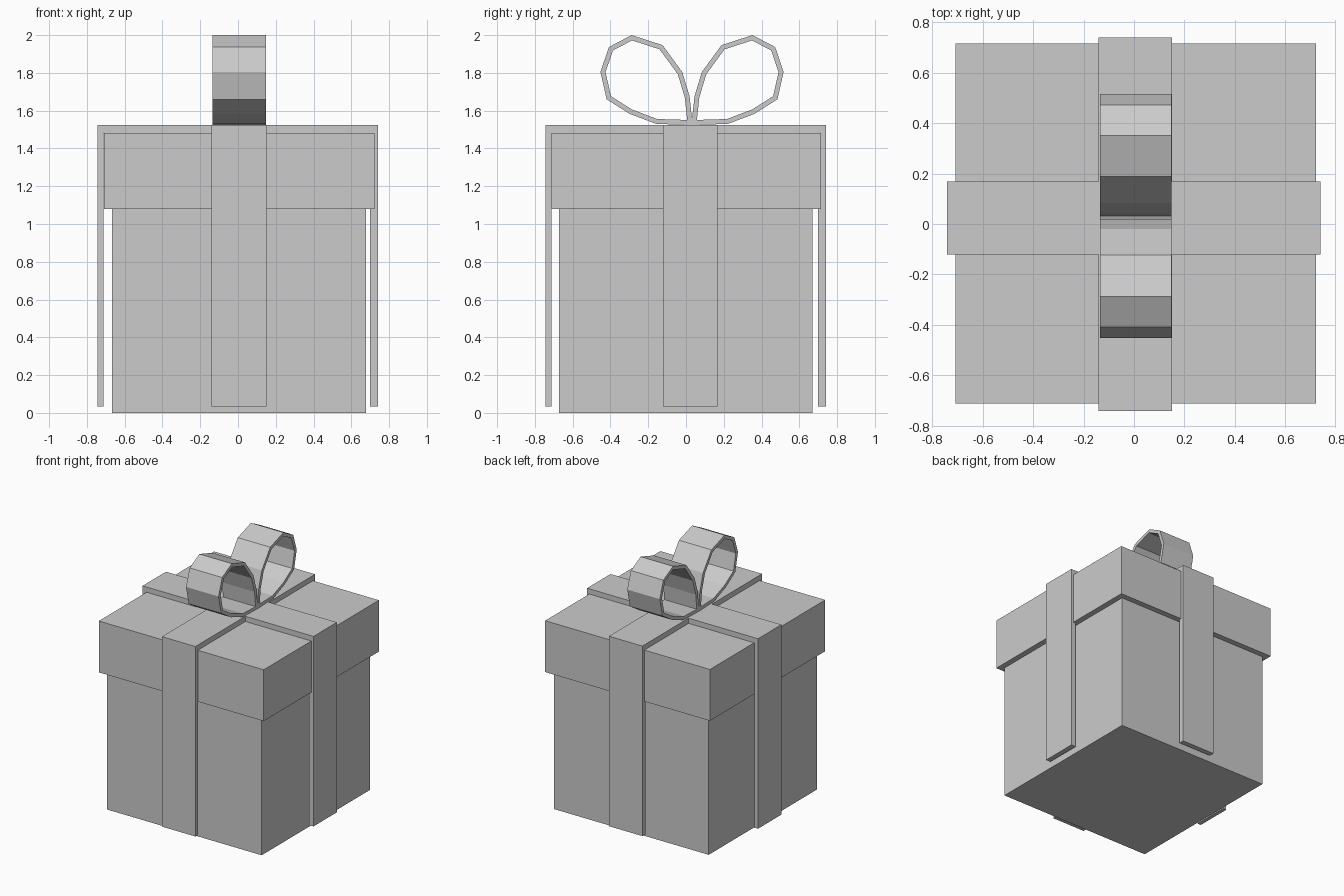
import bpy
from mathutils import Vector

if "Cube" in bpy.data.objects:
    bpy.data.objects.remove(bpy.data.objects["Cube"])


def make(name, verts, faces):
    mesh = bpy.data.meshes.new(name)
    mesh.from_pydata(verts, [], faces)
    mesh.update()
    ob = bpy.data.objects.new(name, mesh)
    bpy.context.collection.objects.link(ob)
    return ob


def box(name, x0, x1, y0, y1, z0, z1):
    bpy.ops.mesh.primitive_cube_add(size=1, location=((x0 + x1) / 2, (y0 + y1) / 2, (z0 + z1) / 2))
    ob = bpy.context.object
    ob.name = name
    ob.scale = (x1 - x0, y1 - y0, z1 - z0)
    return ob


def band(name, outer, inner, a, b, axis, closed):
    """Flat-sided band: outer/inner (u, z) outlines extruded from a to b along axis."""
    n = len(outer)

    def put(p, w):
        return (w, p[0], p[1]) if axis == "x" else (p[0], w, p[1])

    verts = [put(p, w) for w in (a, b) for ring in (outer, inner) for p in ring]
    faces = []
    for i in range(n if closed else n - 1):
        j = (i + 1) % n
        o, q, s = 0, n, 2 * n
        faces += [(o + i, o + j, q + j, q + i),
                  (s + i, s + q + i, s + q + j, s + j),
                  (o + i, s + i, s + j, o + j),
                  (q + i, q + j, s + q + j, s + q + i)]
    if not closed:
        faces += [(0, n, 3 * n, 2 * n), (n - 1, 3 * n - 1, 4 * n - 1, 2 * n - 1)]
        faces[-1] = (n - 1, 3 * n - 1, 4 * n - 1, 2 * n - 1)
    ob = make(name, verts, faces)
    # Consistent outward normals
    import bmesh
    bm = bmesh.new()
    bm.from_mesh(ob.data)
    bmesh.ops.recalc_face_normals(bm, faces=bm.faces)
    bm.to_mesh(ob.data)
    bm.free()
    return ob


def inset(points, t):
    """Mitred inward offset of a clockwise outline."""
    pts = [Vector(p) for p in points]
    out = []
    for i, p in enumerate(pts):
        d1 = (p - pts[i - 1]).normalized()
        d2 = (pts[(i + 1) % len(pts)] - p).normalized()
        n1, n2 = Vector((d1.y, -d1.x)), Vector((d2.y, -d2.x))
        out.append(p + (n1 + n2) * t / (1 + n1.dot(n2)))
    return out


# Box and lid
box("box_body", -0.667, 0.677, -0.673, 0.671, 0, 1.10)
box("lid", -0.709, 0.722, -0.713, 0.716, 1.08, 1.483)

# Ribbons folded over the lid and hanging down the sides
outer = [(-0.743, 0.033), (-0.743, 1.524), (0.741, 1.524), (0.741, 0.033)]
inner = [(-0.712, 0.033), (-0.712, 1.483), (0.70, 1.483), (0.70, 0.033)]
band("ribbon_front_back", outer, inner, -0.14, 0.15, "x", False)
band("ribbon_left_right", outer, inner, -0.122, 0.168, "y", False)

# Two mirrored bow loops
loop = [(0.0, 1.524), (-0.19, 1.53), (-0.33, 1.583), (-0.452, 1.66), (-0.485, 1.805),
        (-0.44, 1.937), (-0.32, 2.0), (-0.156, 1.947), (-0.052, 1.805),
        (-0.013, 1.676), (0.0, 1.555)]
loop_in = inset(loop, 0.026)
for side, name in ((1, "bow_loop_left"), (-1, "bow_loop_right")):
    ring = [[(0.032 + side * p[0], p[1]) for p in r] for r in (loop, loop_in)]
    band(name, ring[0], ring[1], -0.134, 0.148, "x", True)
